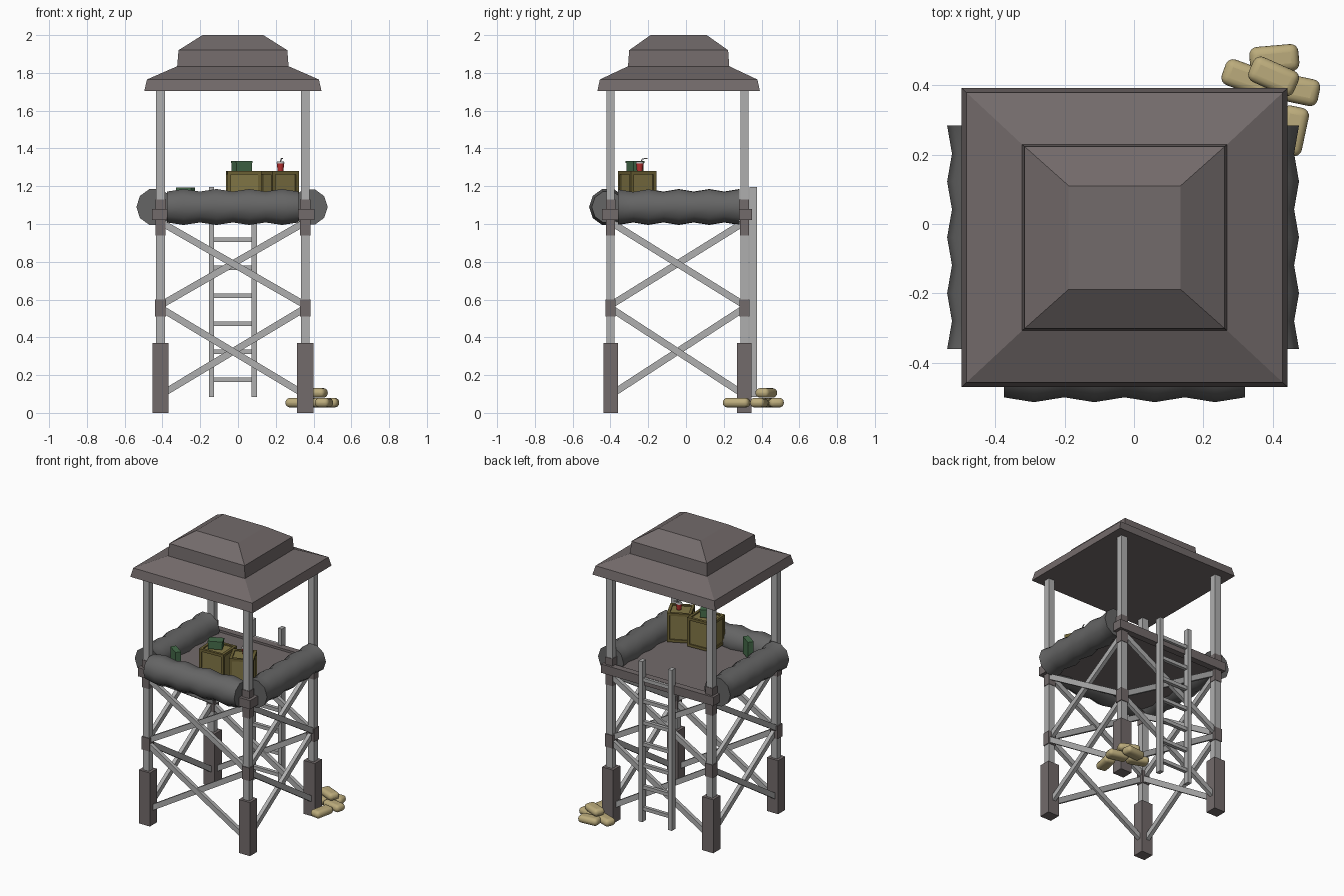
import bpy, bmesh, math
from mathutils import Vector, Matrix

if "Cube" in bpy.data.objects:
    bpy.data.objects.remove(bpy.data.objects["Cube"])

def mat(name, c):
    m = bpy.data.materials.new(name)
    m.diffuse_color = (*c, 1)
    m.use_nodes = True
    m.node_tree.nodes["Principled BSDF"].inputs["Base Color"].default_value = m.diffuse_color
    return m

WOOD = mat("dark_wood", (0.17, 0.145, 0.145))
STEEL = mat("pale_metal", (0.43, 0.43, 0.43))
ROLL = mat("grey_padding", (0.13, 0.13, 0.13))
TAN = mat("sand_cloth", (0.5, 0.41, 0.2))
CRATE = mat("crate_wood", (0.22, 0.18, 0.06))
FRAME = mat("crate_frame", (0.15, 0.12, 0.035))
GREEN = mat("green_paint", (0.06, 0.15, 0.07))
RED = mat("red_paint", (0.5, 0.03, 0.03))

def finish(name, bm, m):
    bmesh.ops.recalc_face_normals(bm, faces=bm.faces)
    me = bpy.data.meshes.new(name)
    bm.to_mesh(me)
    bm.free()
    ob = bpy.data.objects.new(name, me)
    bpy.context.collection.objects.link(ob)
    if m:
        me.materials.append(m)
    return ob

def box(name, c, s, m, rot=None):
    bm = bmesh.new()
    M = Matrix.Translation(c) @ (rot or Matrix()) @ Matrix.Diagonal((*s, 1))
    bmesh.ops.create_cube(bm, size=1, matrix=M)
    return finish(name, bm, m)

def bar(name, a, b, w, d, m):
    """Rectangular bar from a to b: d is the horizontal thickness, w the height."""
    a, b = Vector(a), Vector(b)
    x = (b - a).normalized()
    y = Vector((0, 0, 1)).cross(x).normalized()
    R = Matrix((x, y, x.cross(y))).transposed().to_4x4()
    return box(name, (a + b) / 2, ((b - a).length, d, w), m, R)

def loft(name, rings, m):
    """Skin closed rings of points and cap both ends."""
    bm = bmesh.new()
    vs = [[bm.verts.new(p) for p in r] for r in rings]
    n = len(vs[0])
    for r, q in zip(vs, vs[1:]):
        for i in range(n):
            bm.faces.new((r[i], r[(i + 1) % n], q[(i + 1) % n], q[i]))
    bm.faces.new(vs[0])
    bm.faces.new(vs[-1])
    return finish(name, bm, m)

def smooth(ob, angle=40):
    bpy.ops.object.select_all(action='DESELECT')
    ob.select_set(True)
    bpy.context.view_layer.objects.active = ob
    bpy.ops.object.shade_smooth_by_angle(angle=math.radians(angle))

CX, CY, HX, HY = -0.027, -0.045, 0.383, 0.354
corners = [(CX + sx * HX, CY + sy * HY) for sx, sy in ((-1, -1), (1, -1), (1, 1), (-1, 1))]

# legs: post, foot block and joint collars at each corner
for x, y in corners:
    box("corner_post", (x, y, 1.03), (0.047, 0.043, 1.4), STEEL)
    box("foot_block", (x, y, 0.185), (0.085, 0.078, 0.37), WOOD)
    for z0, z1, w in ((0.51, 0.60, 0.058), (0.94, 1.03, 0.054), (1.07, 1.13, 0.056)):
        box("post_collar", (x, y, (z0 + z1) / 2), (w, w * 0.9, z1 - z0), WOOD)

# cross braces, two levels on all four sides
for i in range(4):
    (x0, y0), (x1, y1) = corners[i], corners[(i + 1) % 4]
    n = Vector((CX - (x0 + x1) / 2, CY - (y0 + y1) / 2, 0)).normalized()
    for lo, hi in ((0.57, 1.01), (0.095, 0.555)):
        for za, zb, off in ((lo, hi, 0.006), (hi, lo, -0.006)):
            bar("cross_brace", Vector((x0, y0, za)) + n * off,
                Vector((x1, y1, zb)) + n * off, 0.036, 0.026, STEEL)

# platform: floor and edge beams
PX, PY = -0.025, -0.048
box("floor", (PX, PY, 1.045), (0.82, 0.75, 0.04), WOOD)
for s in (-1, 1):
    box("edge_beam", (PX, PY + s * 0.375, 1.05), (0.86, 0.045, 0.06), WOOD)
    box("edge_beam", (PX + s * 0.4075, PY, 1.05), (0.045, 0.706, 0.06), WOOD)

# ladder at the back
for x in (-0.14, 0.086):
    box("ladder_rail", (x, 0.355, 0.64), (0.028, 0.04, 1.11), STEEL)
for i in range(7):
    box("ladder_rung", (-0.027, 0.355, 0.175 + i * 0.1485), (0.21, 0.024, 0.024), STEEL)

# roof: stacked rectangular sections
RX, RY = -0.027, -0.039
loft("roof", [[(RX + sx * a, RY + sy * b, z) for sx, sy in ((-1, -1), (1, -1), (1, 1), (-1, 1))]
              for a, b, z in ((0.469, 0.43, 1.705), (0.455, 0.417, 1.765), (0.295, 0.268, 1.835),
                              (0.288, 0.262, 1.92), (0.161, 0.149, 2.0))], WOOD)

# padded rolls along front, left and right: wavy ten-sided tubes
def padded_roll(name, a, b, r, phase):
    a, b = Vector(a), Vector(b)
    d = (b - a).normalized()
    side = d.cross(Vector((0, 0, 1)))
    rings = []
    for k in range(9):
        rad = r - (0.014 if (k + phase) % 2 else 0)
        rings.append([a.lerp(b, k / 8) + side * rad * math.cos(t) + Vector((0, 0, rad * math.sin(t)))
                      for t in (math.tau * j / 10 for j in range(10))])
    smooth(loft(name, rings, ROLL), 40)

padded_roll("front_roll", (-0.375, -0.413, 1.09), (0.32, -0.413, 1.09), 0.1, 1)
padded_roll("left_roll", (-0.438, -0.36, 1.09), (-0.438, 0.283, 1.09), 0.1, 0)
padded_roll("right_roll", (0.377, -0.36, 1.09), (0.377, 0.283, 1.09), 0.098, 0)

# crates: inset panel core with a frame of edge slats
def crate(c, s, deg):
    R = Matrix.Rotation(math.radians(deg), 4, 'Z')
    c, t = Vector(c), 0.018
    box("crate_panels", c, [v - 0.016 for v in s], CRATE, R)
    for ax in range(3):
        u, v = [k for k in range(3) if k != ax]
        for su in (-1, 1):
            for sv in (-1, 1):
                p, size = Vector(), [t, t, t]
                p[u], p[v] = su * (s[u] - t) / 2, sv * (s[v] - t) / 2
                size[ax] = s[ax]
                box("crate_slat", c + R @ p, size, FRAME, R)

crate((0.03, -0.262, 1.18), (0.18, 0.16, 0.2), 3)
crate((0.22, -0.258, 1.18), (0.155, 0.15, 0.2), 26)

# green boxes with lids
def lidded_box(c, s, deg):
    R = Matrix.Rotation(math.radians(deg), 4, 'Z')
    h = s[2]
    box("green_box", c, s, GREEN, R)
    box("green_box_lid", Vector(c) + Vector((0, 0, h * 0.4)), (s[0] * 1.06, s[1] * 1.08, h * 0.22), GREEN, R)

lidded_box((0.02, -0.27, 1.306), (0.09, 0.06, 0.054), 25)
lidded_box((-0.277, -0.285, 1.135), (0.09, 0.035, 0.115), -35)

# drinking cup with lid and bent straw
def cone(name, c, r0, r1, h, m):
    bm = bmesh.new()
    bmesh.ops.create_cone(bm, cap_ends=True, segments=12, radius1=r0, radius2=r1, depth=h,
                          matrix=Matrix.Translation(c))
    smooth(finish(name, bm, m))

cone("cup", (0.225, -0.245, 1.301), 0.015, 0.02, 0.042, RED)
cone("cup_lid", (0.225, -0.245, 1.326), 0.022, 0.017, 0.01, STEEL)
bar("straw_lower", (0.225, -0.245, 1.32), (0.227, -0.23, 1.345), 0.005, 0.005, STEEL)
bar("straw_tip", (0.227, -0.231, 1.344), (0.236, -0.205, 1.348), 0.005, 0.005, STEEL)

# sandbag heap by the back right leg
for x, y, z, deg, tilt in ((0.404, 0.475, 0.054, 5, 0), (0.325, 0.42, 0.054, -20, 0),
                           (0.463, 0.388, 0.054, -12, 0), (0.455, 0.268, 0.054, 78, 0),
                           (0.402, 0.425, 0.106, -24, 0)):
    R = Matrix.Rotation(math.radians(deg), 4, 'Z')
    bag = box("sandbag", (x, y, z), (0.142, 0.078, 0.05), TAN, R)
    bev = bag.modifiers.new("round", 'BEVEL')
    bev.width, bev.segments = 0.023, 4
    smooth(bag, 60)
